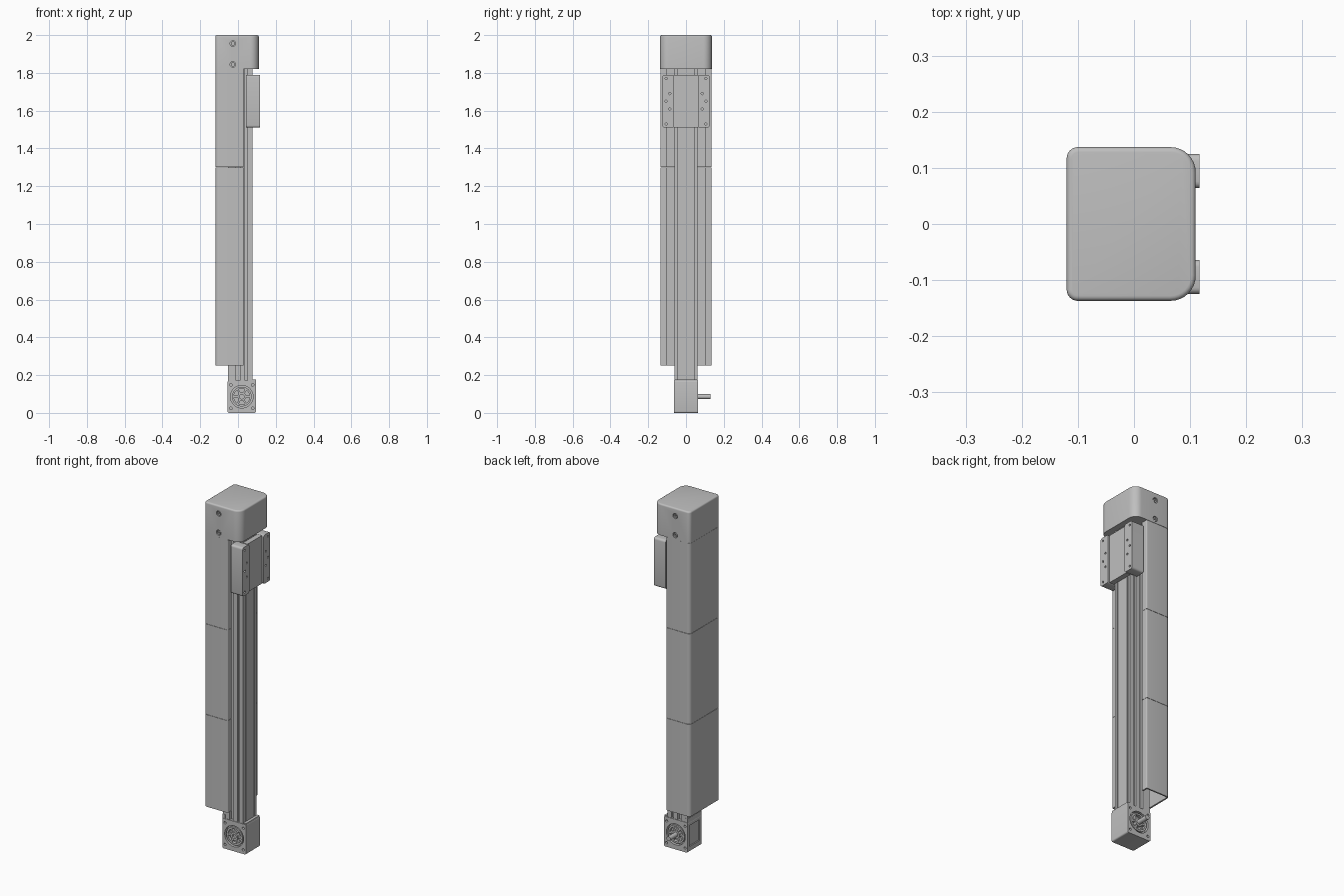
import bpy, bmesh, math
from mathutils import Vector, Matrix

cube = bpy.data.objects.get("Cube")
if cube:
    bpy.data.objects.remove(cube, do_unlink=True)

grey = bpy.data.materials.new("light grey metal")
grey.use_nodes = True
grey.diffuse_color = (0.52, 0.52, 0.52, 1)
grey.node_tree.nodes["Principled BSDF"].inputs["Base Color"].default_value = (0.52, 0.52, 0.52, 1)


def finish(bm, name):
    bmesh.ops.recalc_face_normals(bm, faces=bm.faces)
    mesh = bpy.data.meshes.new(name)
    bm.to_mesh(mesh)
    bm.free()
    obj = bpy.data.objects.new(name, mesh)
    bpy.context.collection.objects.link(obj)
    mesh.materials.append(grey)
    return obj


def rounded(points, steps=8):
    """Round each (x, y, radius) corner of a closed outline."""
    out = []
    for i, (x, y, r) in enumerate(points):
        p = Vector((x, y))
        if not r:
            out.append(p)
            continue
        a = (Vector(points[i - 1][:2]) - p).normalized() * r
        b = (Vector(points[(i + 1) % len(points)][:2]) - p).normalized() * r
        for k in range(steps + 1):
            t = math.pi / 2 * k / steps
            out.append(p + a * (1 - math.sin(t)) + b * (1 - math.cos(t)))
    return out


def extrude(name, points, z0, z1, top_bevel=0):
    bm = bmesh.new()
    face = bm.faces.new([bm.verts.new((p.x, p.y, z0)) for p in rounded(points)])
    top = bmesh.ops.extrude_face_region(bm, geom=[face], use_keep_orig=True)["geom"]
    verts = [v for v in top if isinstance(v, bmesh.types.BMVert)]
    bmesh.ops.translate(bm, verts=verts, vec=(0, 0, z1 - z0))
    if top_bevel:
        rim = [e for e in bm.edges if all(v.co.z > z1 - 1e-5 for v in e.verts)]
        bmesh.ops.bevel(bm, geom=rim, offset=top_bevel, segments=4, profile=0.5, affect="EDGES")
    return finish(bm, name)


def box(name, lo, hi, bevel=0, axis=None):
    """Box between two corners; bevel all edges, or only those along one axis."""
    lo, hi = Vector(lo), Vector(hi)
    bm = bmesh.new()
    bmesh.ops.create_cube(bm, size=1)
    bmesh.ops.scale(bm, vec=hi - lo, verts=bm.verts)
    bmesh.ops.translate(bm, vec=(lo + hi) / 2, verts=bm.verts)
    if bevel:
        edges = [e for e in bm.edges if axis is None or
                 abs((e.verts[0].co - e.verts[1].co).normalized()[axis]) > 0.9]
        bmesh.ops.bevel(bm, geom=edges, offset=bevel, segments=4, profile=0.5, affect="EDGES")
    return finish(bm, name)


def cylinder(name, centre, radius, depth, axis="Y", sides=24):
    bm = bmesh.new()
    turn = Matrix.Rotation(math.pi / 2, 4, "X" if axis == "Y" else "Y")
    bmesh.ops.create_cone(bm, cap_ends=True, segments=sides, radius1=radius, radius2=radius,
                          depth=depth, matrix=Matrix.Translation(centre) @ turn)
    return finish(bm, name)


def cut(target, cutters):
    for c in cutters:
        c.hide_render = True
        mod = target.modifiers.new("cut", "BOOLEAN")
        mod.operation, mod.solver, mod.object = "DIFFERENCE", "EXACT", c
    bpy.context.view_layer.update()
    graph = bpy.context.evaluated_depsgraph_get()
    mesh = bpy.data.meshes.new_from_object(target.evaluated_get(graph))
    target.modifiers.clear()
    target.data = mesh
    for c in cutters:
        bpy.data.objects.remove(c, do_unlink=True)


def mirrored(half):
    """Close a half outline given for positive y by mirroring it across y = 0."""
    return half + [(x, -y, r) for x, y, r in reversed(half)]


# Top cap with screw wells on both sides
W = 0.137
cap = extrude("top_cap", mirrored([(0.11, W, 0.045), (-0.12, W, 0.02)]), 1.82, 2.0, 0.009)
screws = [(side, z) for side in (-1, 1) for z in (1.845, 1.955)]
cut(cap, [cylinder("cutter", (-0.027, s * W, z), 0.015, 0.03) for s, z in screws])
for s, z in screws:
    head = cylinder("cap_screw", (-0.027, s * (W - 0.009), z), 0.011, 0.012)
    cut(head, [cylinder("cutter", (-0.027, s * (W - 0.003), z), 0.005, 0.012, sides=6)])

# Open channel cover in three lengths, with lips turned in beside the rail
channel = mirrored([(0.03, 0.1, 0), (0.03, W - 0.002, 0.006), (-0.12, W - 0.002, 0.02)])
wall = 0.009
channel = [(0.03, 0.1, 0), (0.03, W - 0.001, 0.005), (-0.12, W - 0.001, 0.02),
           (-0.12, 1 - W - 1 + 0.001, 0.02), (0.03, -W + 0.001, 0.005), (0.03, -0.1, 0),
           (0.03 - wall, -0.1, 0), (0.03 - wall, wall - W, 0), (wall - 0.12, wall - W, 0.01),
           (wall - 0.12, W - wall, 0.01), (0.03 - wall, W - wall, 0), (0.03 - wall, 0.1, 0)]
seams = [0.25, 0.78, 1.3, 1.82]
for low, high in zip(seams, seams[1:]):
    extrude("channel_cover", channel, low + 0.0007, high - 0.0007)

# Slotted rail
rail_half = [(0.068, 0, 0), (0.068, 0.042, 0), (0.076, 0.042, 0), (0.076, 0.061, 0),
             (0.05, 0.061, 0), (0.05, 0.05, 0), (0.038, 0.05, 0), (0.038, 0.061, 0),
             (0.01, 0.061, 0), (0.01, 0.045, 0), (-0.01, 0.045, 0), (-0.01, 0.061, 0),
             (-0.052, 0.061, 0), (-0.052, 0.03, 0), (-0.04, 0.03, 0), (-0.04, 0.015, 0),
             (-0.052, 0.015, 0)]
extrude("slotted_rail", rail_half + [(x, -y, r) for x, y, r in reversed(rail_half[1:])], 0.16, 1.825)
box("drive_belt", (0.064, -0.036, 0.16), (0.075, 0.036, 1.825))

# Carriage: recessed middle plate and two raised, drilled wings
box("carriage_plate", (0.078, -0.066, 1.512), (0.107, 0.066, 1.788))
for s in (-1, 1):
    ys = sorted((s * 0.064, s * 0.125))
    wing = box("carriage_wing", (0.042, ys[0], 1.51), (0.117, ys[1], 1.79), 0.012, 0)
    holes = [(0.105, 1.53), (0.105, 1.65), (0.105, 1.77), (0.086, 1.61), (0.086, 1.69)]
    cut(wing, [cylinder("cutter", (0.117, s * y, z), 0.006, 0.03, "X", 16) for y, z in holes])

# Drive head with round openings front and back, and a window at the rear of the rail
CX, CZ = 0.02, 0.086
head = box("drive_head", (-0.055, -0.064, 0.0), (0.095, 0.064, 0.172), 0.008, 1)
cutters = [box("cutter", (-0.07, -0.045, 0.03), (-0.048, 0.045, 0.15))]
for s in (-1, 1):
    cutters.append(cylinder("cutter", (CX, s * 0.064, CZ), 0.06, 0.04, sides=40))
    cutters += [cylinder("cutter", (CX + dx, s * 0.064, CZ + dz), 0.007, 0.03, sides=16)
                for dx in (-0.058, 0.058) for dz in (-0.062, 0.062)]
cut(head, cutters)
for x in (-0.046, 0.086):
    box("head_ear", (x - 0.008, -0.062, 0.16), (x + 0.008, 0.062, 0.178 if x > 0 else 0.195))

# Spoked pulleys in the openings
for s in (-1, 1):
    hub = cylinder("pulley_hub", (CX, s * 0.053, CZ), 0.023, 0.022)
    cut(hub, [cylinder("cutter", (CX, s * 0.064, CZ), 0.012, 0.02)])
    rim = cylinder("pulley_rim", (CX, s * 0.052, CZ), 0.052, 0.018, sides=40)
    cut(rim, [cylinder("cutter", (CX, s * 0.052, CZ), 0.042, 0.05, sides=40)])
    for k in range(6):
        spoke = box("pulley_spoke", (0.02, -0.008, -0.005), (0.045, 0.008, 0.005))
        spoke.data.transform(Matrix.Translation((CX, s * 0.052, CZ)) @
                             Matrix.Rotation(k * math.pi / 3, 4, "Y"))

# Drive shaft leaving the back
cylinder("drive_shaft", (CX, 0.085, CZ), 0.013, 0.09)

for o in bpy.context.view_layer.objects:
    o.select_set(o.type == "MESH" and grey.name in o.data.materials)
    if o.select_get():
        bpy.context.view_layer.objects.active = o
bpy.ops.object.shade_smooth_by_angle(angle=math.radians(30))
